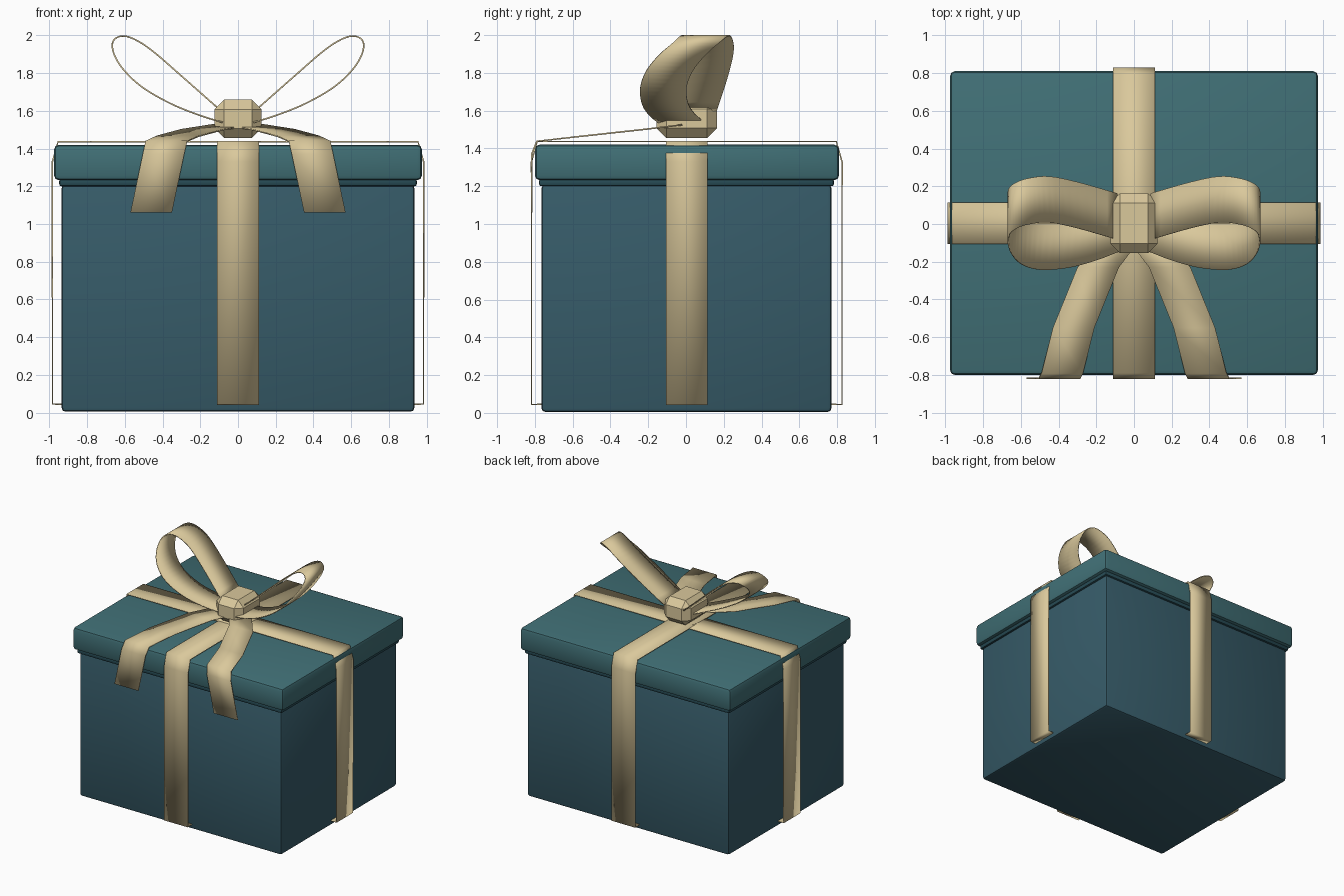
import bpy, bmesh
from mathutils import Vector

if "Cube" in bpy.data.objects:
    bpy.data.objects.remove(bpy.data.objects["Cube"])


def material(name, rgb):
    m = bpy.data.materials.new(name)
    m.diffuse_color = (*rgb, 1)
    m.use_nodes = True
    m.node_tree.nodes["Principled BSDF"].inputs["Base Color"].default_value = m.diffuse_color
    return m


BODY = material("body_teal", (0.037, 0.105, 0.14))
LID = material("lid_teal", (0.052, 0.16, 0.18))
RIM = material("rim_dark_teal", (0.02, 0.07, 0.09))
GOLD = material("ribbon_gold", (0.70, 0.58, 0.33))


def smooth(ob, angle=0.6):
    bpy.ops.object.select_all(action='DESELECT')
    ob.select_set(True)
    bpy.context.view_layer.objects.active = ob
    bpy.ops.object.shade_smooth_by_angle(angle=angle)


def add_object(name, bm, mat):
    me = bpy.data.meshes.new(name)
    bm.to_mesh(me)
    bm.free()
    ob = bpy.data.objects.new(name, me)
    bpy.context.collection.objects.link(ob)
    me.materials.append(mat)
    return ob


def box(name, lo, hi, bevel, mat, segments=2):
    lo, hi = Vector(lo), Vector(hi)
    bm = bmesh.new()
    bmesh.ops.create_cube(bm, size=1)
    for v in bm.verts:
        v.co = (lo + hi) / 2 + Vector(a * b for a, b in zip(v.co, hi - lo))
    bmesh.ops.bevel(bm, geom=bm.edges[:], offset=bevel, segments=segments,
                    profile=0.5, affect='EDGES')
    ob = add_object(name, bm, mat)
    if segments > 1:
        smooth(ob)
    return ob


def spline(pts, steps):
    """Catmull-Rom curve through the points."""
    p = [Vector(q) for q in pts]
    p = [2 * p[0] - p[1]] + p + [2 * p[-1] - p[-2]]
    out = []
    for a, b, c, d in zip(p, p[1:], p[2:], p[3:]):
        for i in range(steps):
            t = i / steps
            out.append(0.5 * (2 * b + (c - a) * t + (2 * a - 5 * b + 4 * c - d) * t * t
                              + (3 * b - a - 3 * c + d) * t ** 3))
    return out + [p[-2]]


def strip(name, path, across, thick=0.008):
    """Thin ribbon of constant width vector swept along a path."""
    bm = bmesh.new()
    half = Vector(across) / 2
    rows = [(bm.verts.new(Vector(p) - half), bm.verts.new(Vector(p) + half)) for p in path]
    for (a, b), (c, d) in zip(rows, rows[1:]):
        bm.faces.new((a, b, d, c))
    ob = add_object(name, bm, GOLD)
    mod = ob.modifiers.new("thickness", 'SOLIDIFY')
    mod.thickness, mod.offset = thick, 0
    smooth(ob)
    return ob


# Box, rim and lid
box("box_body", (-0.935, -0.765, 0.005), (0.935, 0.77, 1.21), 0.02, BODY)
box("lid_rim", (-0.948, -0.778, 1.20), (0.948, 0.783, 1.24), 0.012, RIM)
box("lid", (-0.975, -0.80, 1.232), (0.975, 0.81, 1.42), 0.025, LID)

# Wrapped ribbons: distance along the wrap, height
def wrap(edge, wall):
    half = [(wall, 0.045), (edge, 0.045), (edge, 1.33), (edge - 0.03, 1.436)]
    return [(-s, z) for s, z in half] + [(s, z) for s, z in reversed(half)]


strip("ribbon_across", [(s, 0.005, z) for s, z in wrap(0.984, 0.93)], (0, 0.22, 0))
strip("ribbon_lengthwise", [(0, s + 0.004, z) for s, z in wrap(0.822, 0.765)], (0.22, 0, 0))

# Bow loops and tails, one per side
LOOP = [(0.09, 0.04, 1.60), (0.3, 0.10, 1.785), (0.45, 0.13, 1.915), (0.55, 0.122, 1.98),
        (0.62, 0.10, 1.996), (0.664, 0.06, 1.965), (0.655, -0.02, 1.895), (0.6, -0.088, 1.81),
        (0.5, -0.12, 1.72), (0.35, -0.11, 1.635), (0.2, -0.07, 1.575), (0.07, -0.02, 1.535)]
TAIL = [(0.03, -0.02, 1.525), (0.19, -0.23, 1.50), (0.32, -0.55, 1.465),
        (0.38, -0.79, 1.438), (0.395, -0.817, 1.37), (0.46, -0.817, 1.062)]
for side, s in (("left", -1), ("right", 1)):
    strip("bow_loop_" + side, [(s * p.x, p.y, p.z) for p in spline(LOOP, 4)], (0, 0.245, 0))
    strip("bow_tail_" + side, [(s * x, y, z) for x, y, z in TAIL], (0.22, 0, 0))

# Knot
box("bow_knot", (-0.125, -0.155, 1.455), (0.125, 0.163, 1.66), 0.052, GOLD, segments=1)
